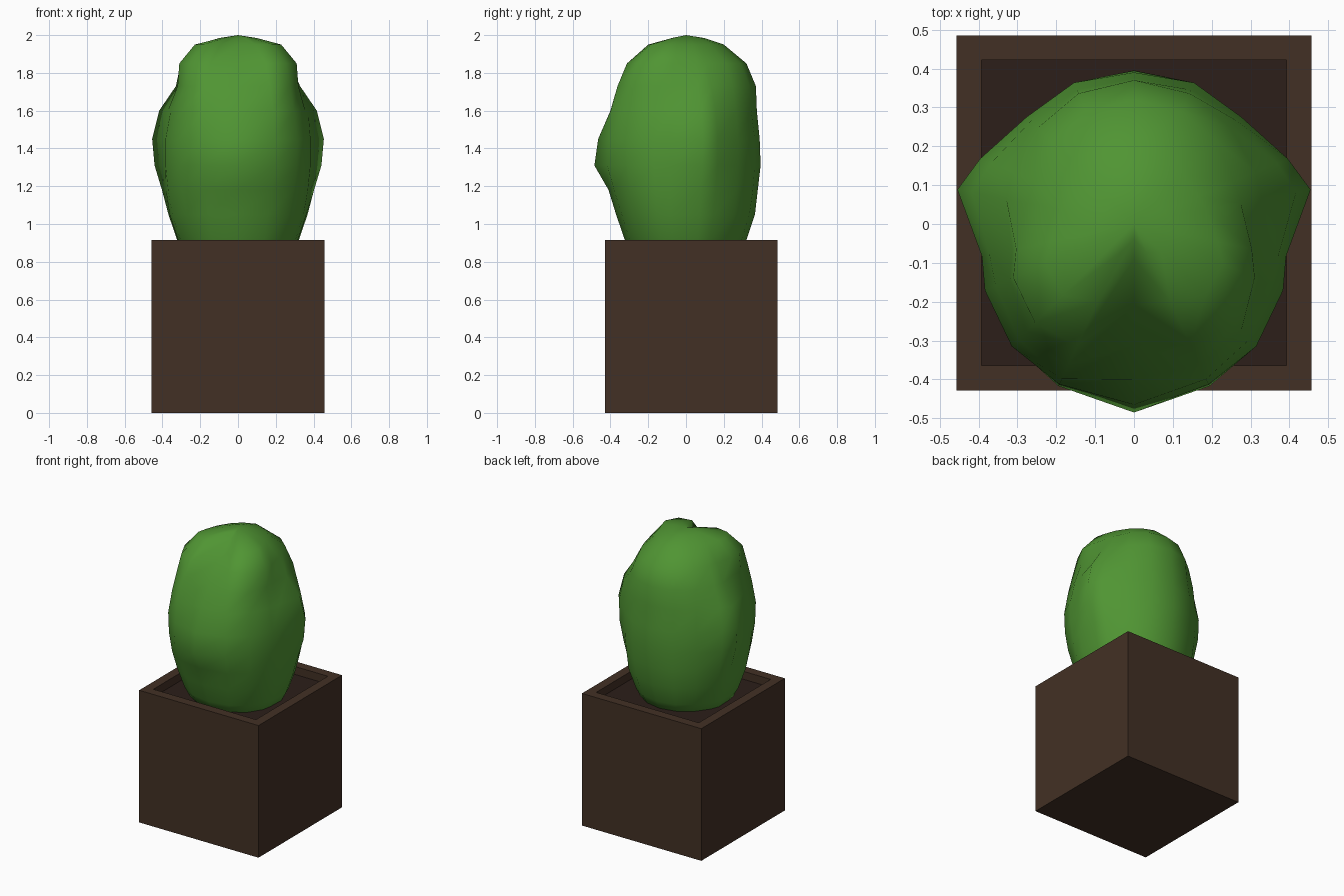
import bpy, bmesh
from math import sin, cos, radians

if "Cube" in bpy.data.objects:
    bpy.data.objects.remove(bpy.data.objects["Cube"])


def material(name, rgb):
    m = bpy.data.materials.new(name)
    m.diffuse_color = (*rgb, 1)
    m.use_nodes = True
    m.node_tree.nodes["Principled BSDF"].inputs["Base Color"].default_value = m.diffuse_color
    return m


def finish(bm, name, mat):
    bmesh.ops.recalc_face_normals(bm, faces=bm.faces)
    mesh = bpy.data.meshes.new(name)
    bm.to_mesh(mesh)
    bm.free()
    mesh.materials.append(mat)
    obj = bpy.data.objects.new(name, mesh)
    bpy.context.collection.objects.link(obj)
    return obj


wood = material("dark_wood", (0.055, 0.030, 0.018))
soil_mat = material("soil", (0.025, 0.013, 0.010))
leaf = material("leaf_green", (0.08, 0.30, 0.033))

CY = 0.0285          # planter sits slightly behind the bush axis
OUT, INN, TOP, SOIL = 0.457, 0.393, 0.915, 0.86

# Planter box: closed square body with an inset rim and recessed top
bm = bmesh.new()
loops = []
for half, z in ((OUT, 0), (OUT, TOP), (INN, TOP), (INN, SOIL)):
    loops.append([bm.verts.new((sx * half, CY + sy * half, z))
                  for sx, sy in ((-1, -1), (1, -1), (1, 1), (-1, 1))])
bm.faces.new(loops[0])
bm.faces.new(loops[-1])
for a, b in zip(loops, loops[1:]):
    for i in range(4):
        j = (i + 1) % 4
        bm.faces.new((a[i], a[j], b[j], b[i]))
bm.faces.ensure_lookup_table()
planter = finish(bm, "planter_box", wood)
planter.data.materials.append(soil_mat)
planter.data.polygons[1].material_index = 1      # soil surface

# Bush: lumpy rings, radii listed from the front round to the back, mirrored in x
ANGLES = (0, 25, 45, 66, 78, 101, 113, 135, 157, 180)
LOW = (.37, .375, .385, .38, .37, .375, .37, .365, .365, .365)
rings = [
    (0.82, [r * 0.74 for r in LOW]),
    (0.92, [r * 0.88 for r in LOW]),
    (1.05, LOW),
    (1.18, (.41, .42, .42, .405, .39, .41, .40, .38, .385, .38)),
    (1.31, (.485, .46, .44, .42, .40, .45, .425, .39, .395, .395)),
    (1.45, (.465, .455, .445, .42, .40, .463, .43, .39, .395, .39)),
    (1.60, (.40, .44, .42, .39, .38, .425, .40, .375, .375, .375)),
    (1.73, (.31, .40, .39, .35, .32, .335, .34, .35, .365, .37)),
    (1.85, (.21, .345, .36, .34, .31, .28, .28, .30, .315, .32)),
    (1.95, (.09, .22, .26, .25, .22, .19, .18, .18, .185, .20)),
    (1.985, (.04, .08, .10, .10, .10, .09, .085, .085, .09, .095)),
]
full = list(ANGLES) + [-a for a in ANGLES[-2:0:-1]]
bm = bmesh.new()
loops = []
for z, radii in rings:
    rr = list(radii) + list(radii[-2:0:-1])
    loops.append([bm.verts.new((r * sin(radians(a)), -r * cos(radians(a)), z))
                  for a, r in zip(full, rr)])
n = len(full)
for a, b in zip(loops, loops[1:]):
    for i in range(n):
        j = (i + 1) % n
        bm.faces.new((a[i], a[j], b[j], b[i]))
bm.faces.new(loops[0])
tip = bm.verts.new((0, 0, 2.0))
for i in range(n):
    bm.faces.new((loops[-1][i], loops[-1][(i + 1) % n], tip))
bush = finish(bm, "bush", leaf)
for p in bush.data.polygons:
    p.use_smooth = True
